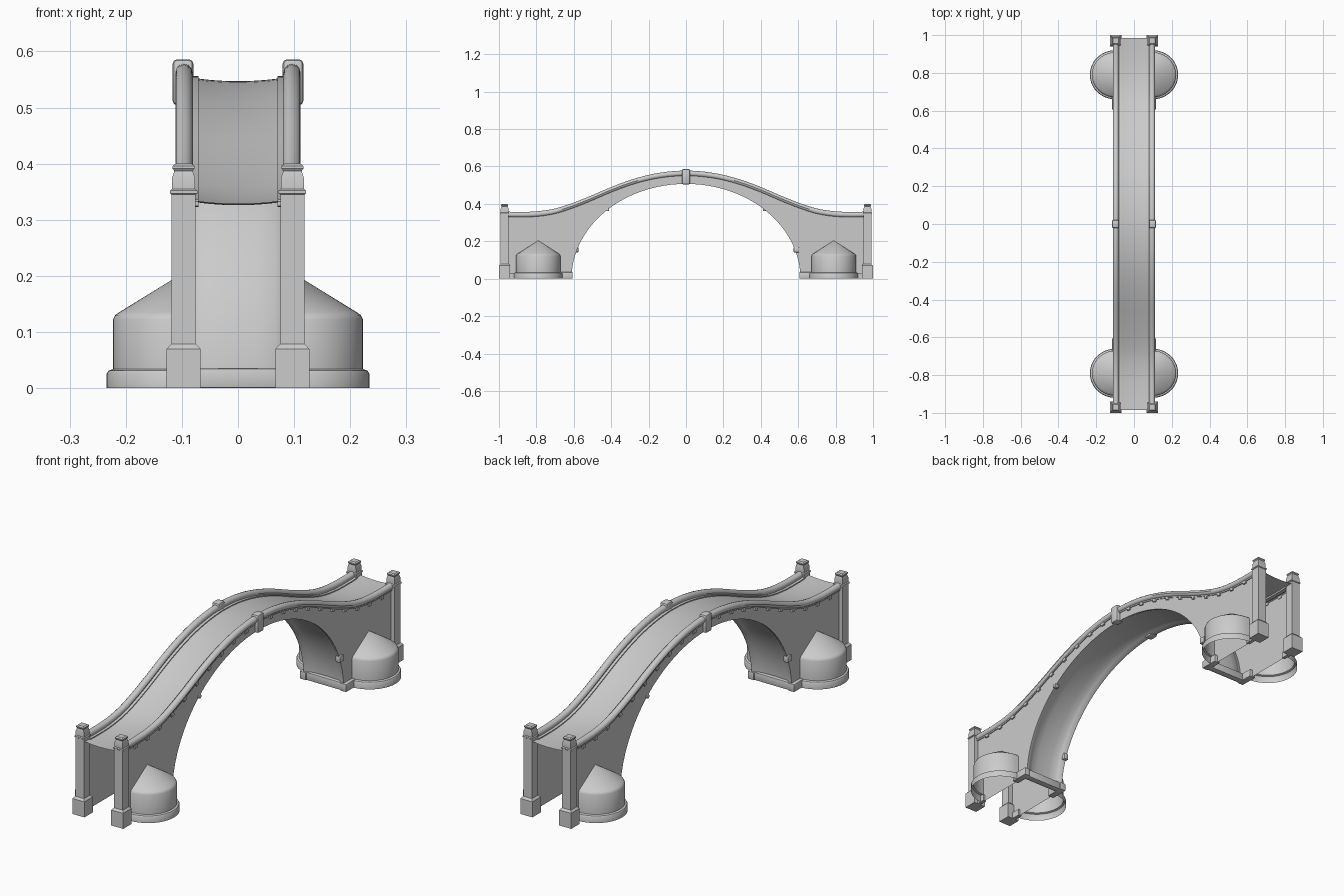
import bpy, bmesh, math
from mathutils import Vector, Matrix

cube = bpy.data.objects.get("Cube")
if cube:
    bpy.data.objects.remove(cube, do_unlink=True)

# One stone colour
stone = bpy.data.materials.new("pale_grey_stone")
stone.use_nodes = True
GREY = (0.6, 0.6, 0.6, 1)
stone.diffuse_color = GREY
stone.node_tree.nodes["Principled BSDF"].inputs["Base Color"].default_value = GREY

made = []
WALL_X = 0.1
SPAN, RISE = 0.612, 0.507
# Rail top height at every tenth of a unit from the crown to the end
RAIL = [0.578, 0.572, 0.555, 0.527, 0.490, 0.447, 0.407, 0.375, 0.36, 0.357, 0.36, 0.36]


def rail_top(y):
    """Smooth curve through the rail heights, mirrored about the crown."""
    s = min(abs(y) * 10, 9.999)
    i = int(s)
    t = s - i
    a, b, c, d = RAIL[abs(i - 1)], RAIL[i], RAIL[i + 1], RAIL[min(i + 2, 11)]
    return 0.5 * (2 * b + (c - a) * t + (2 * a - 5 * b + 4 * c - d) * t ** 2
                  + (3 * b - a - 3 * c + d) * t ** 3)


def finish(bm, name):
    mesh = bpy.data.meshes.new(name)
    bm.to_mesh(mesh)
    bm.free()
    mesh.materials.append(stone)
    obj = bpy.data.objects.new(name, mesh)
    bpy.context.collection.objects.link(obj)
    made.append(obj)
    return obj


def sheet(name, rows, facing=None, closed=False):
    """Skin rows of points; facing is the outward side of an open sheet."""
    bm = bmesh.new()
    grid = [[bm.verts.new(p) for p in row] for row in rows]
    n = len(rows[0])
    for r0, r1 in zip(grid, grid[1:]):
        for j in range(n if closed else n - 1):
            k = (j + 1) % n
            bm.faces.new((r0[j], r0[k], r1[k], r1[j]))
    if closed:
        bm.faces.new(grid[0])
        bm.faces.new(grid[-1])
    bmesh.ops.remove_doubles(bm, verts=bm.verts, dist=0.0002)
    bmesh.ops.recalc_face_normals(bm, faces=bm.faces)
    if facing:
        total = sum((f.normal * f.calc_area() for f in bm.faces), Vector())
        if total.dot(Vector(facing)) < 0:
            bmesh.ops.reverse_faces(bm, faces=bm.faces)
    return finish(bm, name)


def add_box(bm, centre, size, tilt=0, bevel=0):
    part = bmesh.new()
    bmesh.ops.create_cube(part, size=1)
    bmesh.ops.scale(part, vec=size, verts=part.verts)
    if bevel:
        bmesh.ops.bevel(part, geom=part.edges, offset=bevel, segments=2,
                        profile=0.5, affect='EDGES')
    part.transform(Matrix.Translation(centre) @ Matrix.Rotation(tilt, 4, 'X'))
    tmp = bpy.data.meshes.new("part")
    part.to_mesh(tmp)
    part.free()
    bm.from_mesh(tmp)
    bpy.data.meshes.remove(tmp)


def box(name, centre, size, bevel=0):
    bm = bmesh.new()
    add_box(bm, centre, size, 0, bevel)
    return finish(bm, name)


steps = [-0.985 + 1.97 * i / 60 for i in range(61)]

# Sagging walkway
deck_x = [-0.098, -0.08, -0.05, -0.025, 0, 0.025, 0.05, 0.08, 0.098]
sheet("walkway", [[(x, y, rail_top(y) - 0.031 + 0.9 * x * x) for x in deck_x]
                  for y in steps], (0, 0, 1))

# Recessed underside of the arch
across = [(0.1, 0), (0.09, 0.001), (0.078, 0.008), (0.066, 0.014), (0.035, 0.017)]
section = [(-x, d) for x, d in across] + [(0, 0.018)] + [(x, d) for x, d in across[::-1]]
turns = [math.pi * i / 48 for i in range(49)]
sheet("arch_underside",
      [[(x, (SPAN + d) * math.cos(a), (RISE + d * 0.8) * math.sin(a)) for x, d in section]
       for a in turns], (0, 0, -1))

# Side wall stations: solid ends plus the arch opening
arch = [(-SPAN * math.cos(a), RISE * math.sin(a)) for a in turns]
ends = [0.98, 0.9, 0.82, 0.74, 0.67]
stations = [(-y, 0) for y in ends] + arch + [(y, 0) for y in ends[::-1]]

for side, label in ((1, "left"), (-1, "right")):
    sheet(label + "_wall",
          [[(side * WALL_X, y, max(z, 0) + ((rail_top(y) - 0.024) - max(z, 0)) * t / 4)
            for t in range(5)] for y, z in stations], (side, 0, 0))

    # Rounded handrail
    ring = [(math.cos(math.tau * k / 12), math.sin(math.tau * k / 12)) for k in range(12)]
    sheet(label + "_handrail",
          [[(side * (0.096 + 0.0155 * c), y, rail_top(y) - 0.015 + 0.015 * s)
            for c, s in ring] for y in steps[1:-1]], closed=True)

    # Moulding beneath the handrail and kerb beside the walkway
    for name, x0, x1, top, low in (("_moulding", 0.098, 0.104, 0.024, 0.034),
                                   ("_kerb", 0.07, 0.09, 0.022, 0.034)):
        sheet(label + name,
              [[(side * x, y, rail_top(y) - d) for x, d in
                ((x0, low), (x1, low), (x1, top), (x0, top))] for y in steps[1:-1]],
              closed=True)

    # Row of small corbels under the moulding
    bm = bmesh.new()
    for k in range(-10, 11):
        y = k * 0.088
        if k:
            slope = (rail_top(y + 0.01) - rail_top(y - 0.01)) / 0.02
            add_box(bm, (side * 0.102, y, rail_top(y) - 0.037), (0.01, 0.018, 0.014),
                    math.atan(slope))
    finish(bm, label + "_corbels")

    # Keystone clasp at the crown
    box(label + "_keystone", (side * 0.098, 0, 0.545), (0.037, 0.044, 0.082), 0.008)

    # Little bosses on the rim of the arch
    for y, z, size in ((0.59, 0.155, 0.03), (-0.42, 0.37, 0.018)):
        box(label + "_boss", (side * 0.095, side * y, z), (0.024, size, size), 0.005)

    for end, where in ((-1, "front"), (1, "back")):
        tag = where + "_" + label
        # Square end pillar with plinth, collar and cap
        profile = [(0.030, 0), (0.030, 0.07), (0.0215, 0.079), (0.0215, 0.345),
                   (0.0245, 0.347), (0.0245, 0.352), (0.0205, 0.355), (0.0205, 0.374),
                   (0.0165, 0.387), (0.0195, 0.391), (0.0195, 0.396), (0.014, 0.4)]
        sheet(tag + "_pillar",
              [[(side * 0.097 + r * u, end * 0.97 + r * v, z)
                for u, v in ((-1, -1), (1, -1), (1, 1), (-1, 1))] for r, z in profile],
              closed=True)

        # Half-round buttress with a conical roof, open underneath
        tower = [(0.134, 0), (0.134, 0.026), (0.131, 0.031), (0.123, 0.034),
                 (0.123, 0.122), (0.119, 0.13), (0.112, 0.135), (0, 0.204)]
        sheet(tag + "_buttress",
              [[(side * (WALL_X + r * math.cos(a)), end * 0.79 + r * 0.97 * math.sin(a), z)
                for a in (math.pi * (k / 20 - 0.5) for k in range(21))]
               for r, z in tower], (side, 0, 0.2))

        # Plinth along the foot of the wall
        box(tag + "_plinth", (side * 0.101, end * 0.648, 0.0175), (0.03, 0.085, 0.035), 0.003)
        box(tag + "_outer_plinth", (side * 0.101, end * 0.93, 0.015), (0.016, 0.06, 0.03))

# Plinth across the foot of each arch end
for end, where in ((-1, "front"), (1, "back")):
    box(where + "_arch_foot", (0, end * 0.625, 0.0175), (0.18, 0.03, 0.035), 0.003)

# Smooth shading with crisp edges
bpy.ops.object.select_all(action='DESELECT')
for obj in made:
    obj.select_set(True)
bpy.context.view_layer.objects.active = made[0]
bpy.ops.object.shade_smooth_by_angle(angle=math.radians(32))
